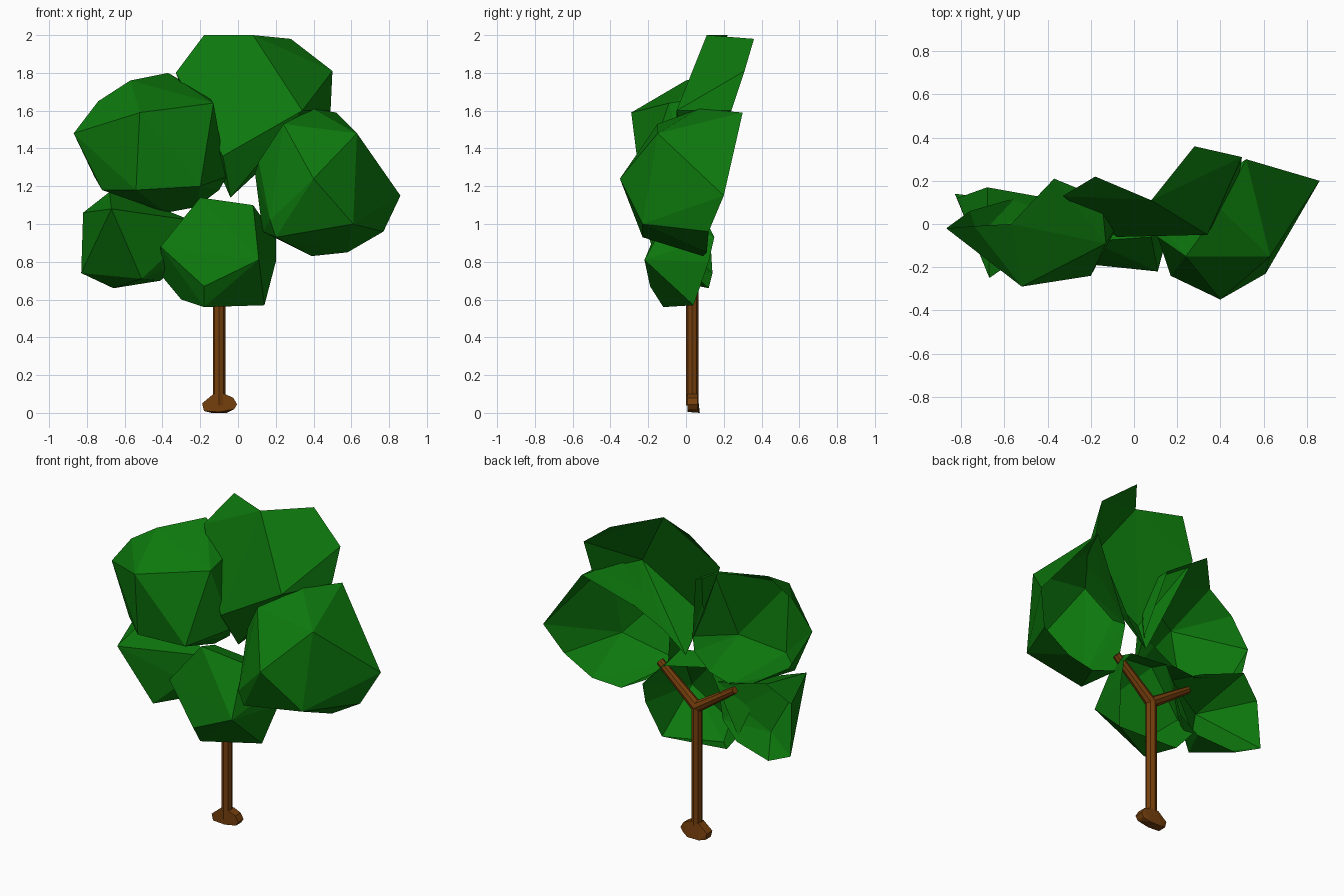
import bpy, bmesh
from mathutils import Vector

if "Cube" in bpy.data.objects:
    bpy.data.objects.remove(bpy.data.objects["Cube"])


def material(name, rgb):
    m = bpy.data.materials.new(name)
    m.diffuse_color = (*rgb, 1)
    m.use_nodes = True
    m.node_tree.nodes["Principled BSDF"].inputs["Base Color"].default_value = m.diffuse_color
    return m


LEAF = material("leaf_green", (0.004, 0.19, 0.004))
BARK = material("bark_brown", (0.18, 0.05, 0.004))


def finish(bm, name, mat):
    me = bpy.data.meshes.new(name)
    bm.to_mesh(me)
    bm.free()
    me.materials.append(mat)
    ob = bpy.data.objects.new(name, me)
    bpy.context.collection.objects.link(ob)
    return ob


def clump(name, front, rim, open_top=False):
    """Faceted hull, left open at the back where only rim points meet."""
    bm = bmesh.new()
    for p in front:
        bm.verts.new(p)
    back = {bm.verts.new(p) for p in rim}
    bmesh.ops.convex_hull(bm, input=bm.verts[:])
    bmesh.ops.recalc_face_normals(bm, faces=bm.faces[:])
    bm.normal_update()
    gone = [f for f in bm.faces if all(v in back for v in f.verts)
            or (open_top and f.normal.z > .9)]
    bmesh.ops.delete(bm, geom=gone, context='FACES')
    loose = [v for v in bm.verts if not v.link_faces]
    bmesh.ops.delete(bm, geom=loose, context='VERTS')
    return finish(bm, name, LEAF)


def limb(name, a, b, r1, r2, sides=8):
    a, b = Vector(a), Vector(b)
    bm = bmesh.new()
    bmesh.ops.create_cone(bm, cap_ends=True, segments=sides,
                          radius1=r1, radius2=r2, depth=(b - a).length)
    ob = finish(bm, name, BARK)
    ob.location = (a + b) / 2
    ob.rotation_euler = (b - a).to_track_quat('Z', 'Y').to_euler()
    return ob


# Upper left foliage
clump("foliage_upper_left",
      [(-.52, -.29, 1.59), (-.13, -.09, 1.64), (-.54, -.23, 1.18), (-.20, -.24, 1.20),
       (-.72, -.06, 1.18)],
      [(-.87, -.02, 1.48), (-.57, .0, 1.76), (-.74, -.01, 1.65),
       (-.37, .21, 1.80), (-.15, .12, 1.67), (-.06, .02, 1.25),
       (-.10, .06, 1.18), (-.22, .08, 1.09), (-.38, .1, 1.06), (-.55, .12, 1.12),
       (-.76, .06, 1.25)])

# Top foliage, leaning backwards
clump("foliage_top",
      [(.08, .11, 2.0), (.34, -.05, 1.60), (-.08, -.06, 1.36)],
      [(-.33, .13, 1.80), (-.18, .22, 2.0), (.28, .36, 1.98), (.50, .31, 1.81),
       (.49, .24, 1.60), (-.04, .06, 1.14), (.10, .08, 1.27)], open_top=True)

# Right foliage
clump("foliage_right",
      [(.40, -.35, 1.24), (.24, -.15, 1.53), (.63, -.15, 1.48), (.61, -.23, 1.0),
       (.17, -.24, 1.02), (.20, -.23, .93), (.11, -.06, 1.33), (.40, .07, 1.61)],
      [(.52, .30, 1.59), (.86, .20, 1.15), (.77, .12, .96), (.58, .11, .85),
       (.39, .09, .83), (.13, .0, .96), (.09, .03, 1.27)])

# Lower middle foliage
clump("foliage_lower_middle",
      [(-.20, -.08, 1.14), (-.41, -.10, .88), (-.18, -.19, .67), (.11, -.22, .81),
       (.08, -.06, 1.10), (-.18, -.12, .56)],
      [(.14, .04, .57), (.20, .12, .80), (.20, .15, .93), (.09, .09, 1.05),
       (-.20, .05, 1.10), (-.30, .02, .60), (-.40, .05, .72)])

# Lower left foliage
clump("foliage_lower_left",
      [(-.67, -.25, 1.08), (-.51, -.12, .71), (-.35, -.03, .86)],
      [(-.83, .14, .74), (-.82, .12, 1.06), (-.68, .17, 1.17), (-.40, .12, 1.08),
       (-.25, .04, 1.02), (-.30, .06, .80), (-.41, .08, .70), (-.66, .12, .66)])

# Trunk and forked branches
fork = (-.10, .033, .82)
limb("trunk", (-.10, .033, .04), fork, .033, .033)
limb("branch_right", fork, (.16, .033, 1.04), .034, .024)
limb("branch_left", fork, (-.37, .04, 1.0), .034, .022)

# Flared foot of the trunk
bm = bmesh.new()
for x, z in [(-.19, .05), (-.18, .01), (-.10, .005), (-.02, .02), (-.005, .045),
             (-.025, .08), (-.07, .10), (-.13, .10)]:
    for y in (.008, .062):
        bm.verts.new((x, y, z))
for x in (-.14, -.06):
    bm.verts.new((x, .073, 0))
bmesh.ops.convex_hull(bm, input=bm.verts[:])
bmesh.ops.recalc_face_normals(bm, faces=bm.faces[:])
finish(bm, "trunk_foot", BARK)
